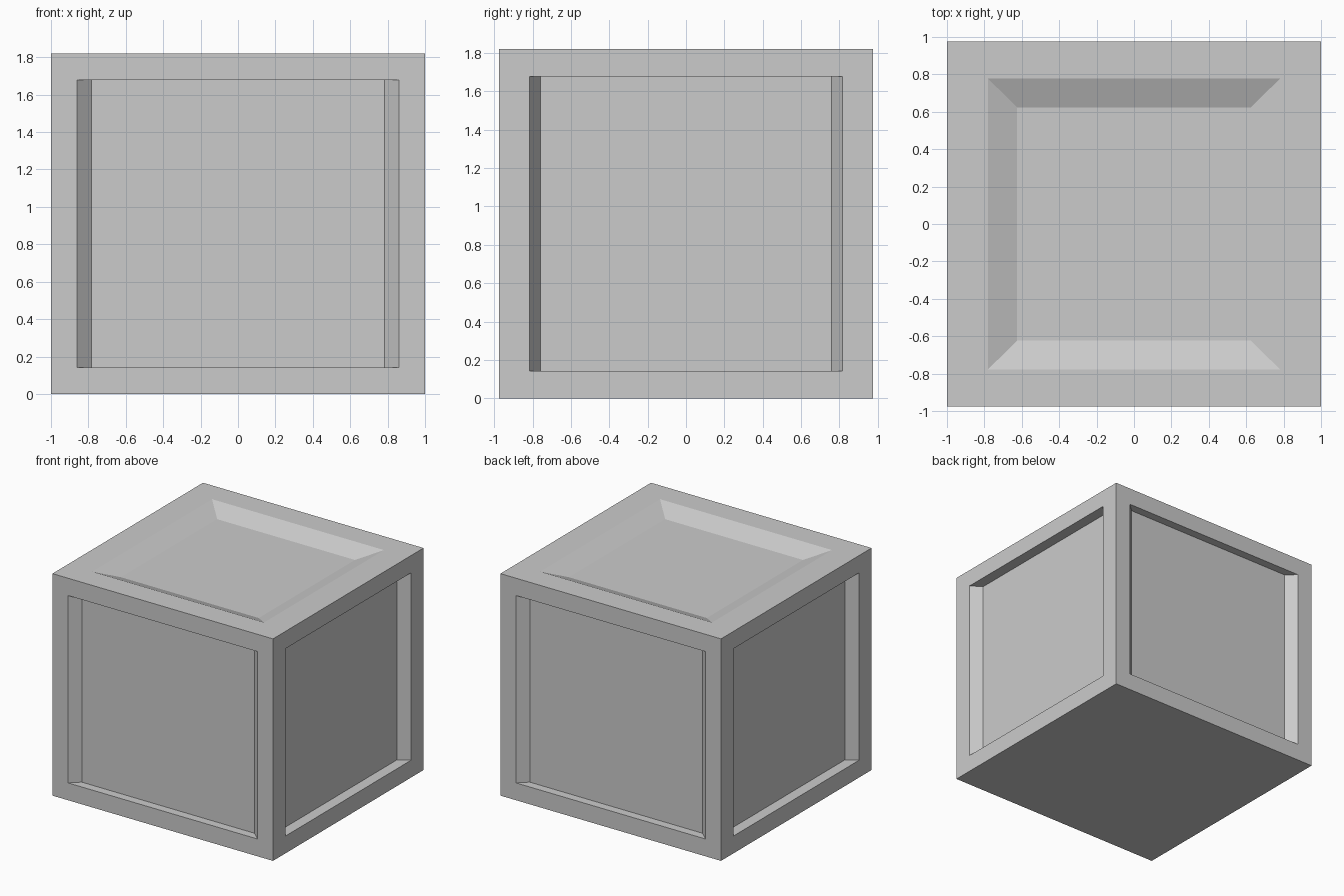
import bpy, bmesh
from mathutils import Vector

if "Cube" in bpy.data.objects:
    bpy.data.objects.remove(bpy.data.objects["Cube"])

HX, HY, H = 1.0, 0.975, 1.82
HZ = H / 2
X, Y, Z = Vector((1, 0, 0)), Vector((0, 1, 0)), Vector((0, 0, 1))
bm = bmesh.new()


def loop(n, u, v, dist, hu, hv):
    """Four corners of a rectangle facing n, counter-clockwise."""
    c = Z * HZ + n * dist
    return [bm.verts.new(c + u * hu * a + v * hv * b)
            for a, b in ((-1, -1), (1, -1), (1, 1), (-1, 1))]


def panel(n, u, v, dist, outer, rim, floor, depth):
    """Flat frame, recess walls and sunken floor for one box side."""
    loops = [loop(n, u, v, dist, *outer), loop(n, u, v, dist, *rim),
             loop(n, u, v, dist - depth, *floor)]
    for a, b in zip(loops, loops[1:]):
        for i in range(4):
            j = (i + 1) % 4
            bm.faces.new((a[i], a[j], b[j], b[i]))
    bm.faces.new(loops[-1])


# Side panels, front/back and right/left
for s in (1, -1):
    panel(-Y * s, X * s, Z, HY, (HX, HZ), (0.86, 0.768), (0.783, 0.768), 0.07)
    panel(X * s, Y * s, Z, HX, (HY, HZ), (0.815, 0.768), (0.758, 0.768), 0.09)

# Top with a shallow sloped recess, and plain bottom
panel(Z, X, Y, HZ, (HX, HY), (0.78, 0.777), (0.625, 0.623), 0.064)
bm.faces.new(loop(-Z, Y, X, HZ, HY, HX))

bmesh.ops.remove_doubles(bm, verts=bm.verts, dist=1e-4)
bmesh.ops.recalc_face_normals(bm, faces=bm.faces)

mesh = bpy.data.meshes.new("panelled_crate")
bm.to_mesh(mesh)
bm.free()
bpy.context.collection.objects.link(bpy.data.objects.new("panelled_crate", mesh))
